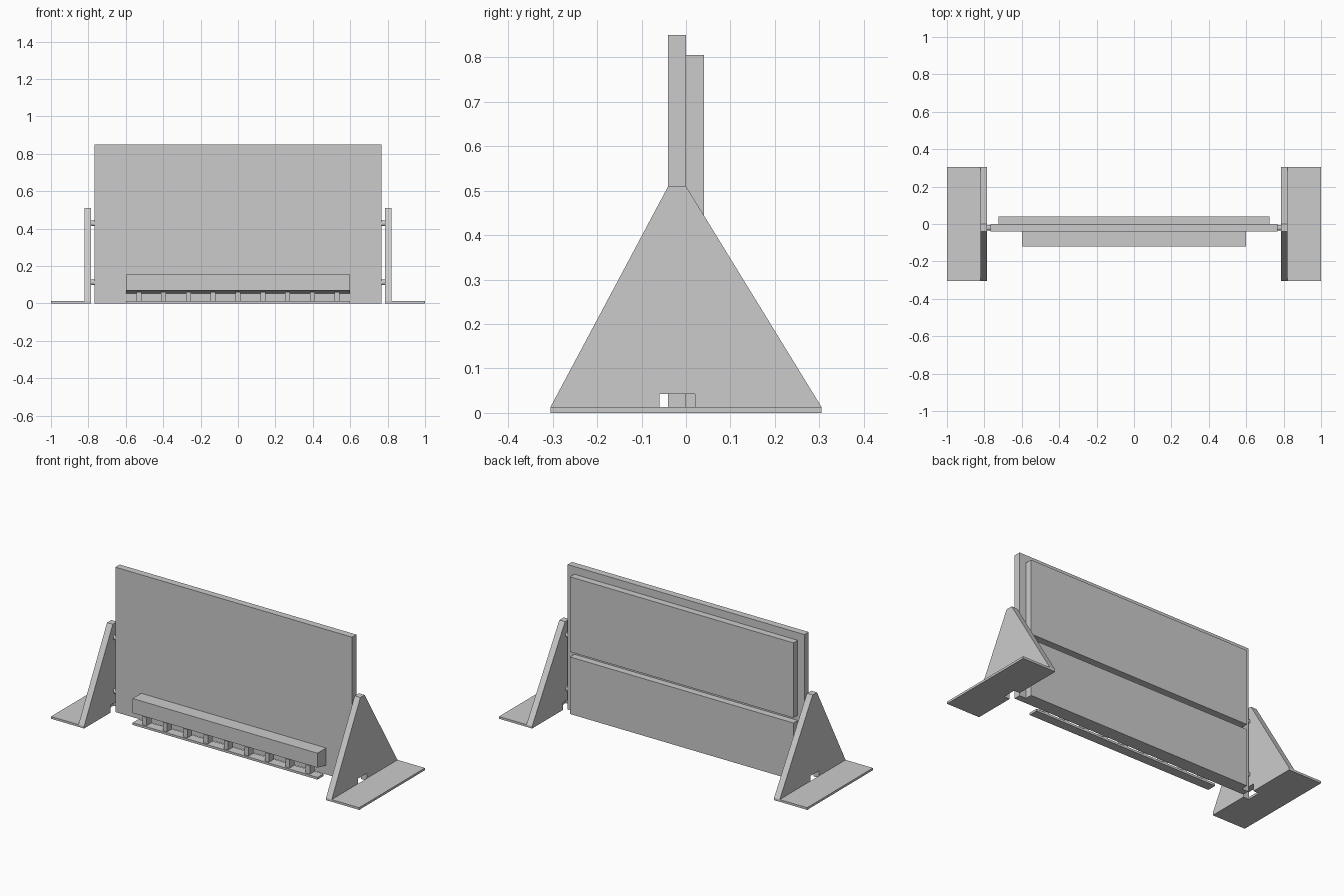
import bpy, bmesh, math

if "Cube" in bpy.data.objects:
    bpy.data.objects.remove(bpy.data.objects["Cube"])

grey = bpy.data.materials.new("light_grey")
grey.diffuse_color = (0.6, 0.6, 0.6, 1)
grey.use_nodes = True
grey.node_tree.nodes["Principled BSDF"].inputs["Base Color"].default_value = grey.diffuse_color


def finish(name, bm):
    bmesh.ops.recalc_face_normals(bm, faces=bm.faces)
    mesh = bpy.data.meshes.new(name)
    bm.to_mesh(mesh)
    bm.free()
    mesh.materials.append(grey)
    obj = bpy.data.objects.new(name, mesh)
    bpy.context.collection.objects.link(obj)
    return obj


def extrude_x(name, profile, x0, x1):
    """Extrude a (y, z) outline along x."""
    bm = bmesh.new()
    face = bm.faces.new([bm.verts.new((x0, y, z)) for y, z in profile])
    new = bmesh.ops.extrude_face_region(bm, geom=[face])["geom"]
    verts = [v for v in new if isinstance(v, bmesh.types.BMVert)]
    bmesh.ops.translate(bm, verts=verts, vec=(x1 - x0, 0, 0))
    return finish(name, bm)


def box(name, x0, x1, y0, y1, z0, z1):
    return extrude_x(name, [(y0, z0), (y1, z0), (y1, z1), (y0, z1)], x0, x1)


# Main board with two backing boards separated by a groove
box("main_board", -0.768, 0.768, -0.04, 0, 0, 0.85)
box("upper_back_board", -0.725, 0.725, 0, 0.04, 0.365, 0.805)
box("lower_back_board", -0.725, 0.725, 0, 0.04, 0, 0.335)

# Front rail with sloping underside, base strip and spacers
extrude_x("front_rail", [(-0.12, 0.07), (-0.04, 0.053), (-0.04, 0.155),
                         (-0.12, 0.155)], -0.6, 0.6)
box("base_strip", -0.6, 0.6, -0.12, -0.065, 0, 0.013)
for i in range(-4, 5):
    x = i * 0.1325
    box("spacer", x - 0.0135, x + 0.0135, -0.11, -0.065, 0.01, 0.062)

# Triangular supports, foot plates and pins on both sides
support = [(-0.305, 0), (-0.06, 0), (-0.06, 0.043), (0.02, 0.043), (0.02, 0),
           (0.305, 0), (0.305, 0.013), (0, 0.51), (-0.04, 0.51), (-0.305, 0.013)]
for s in (-1, 1):
    extrude_x("triangular_support", support, s * 0.785, s * 0.822)
    a, b = sorted((s * 0.822, s * 1.0))
    box("foot_plate", a, b, -0.305, 0.305, 0, 0.013)
    for z in (0.428, 0.113):
        ring = [(-0.02 + 0.015 * math.cos(k * math.pi / 8),
                 z + 0.015 * math.sin(k * math.pi / 8)) for k in range(16)]
        extrude_x("pin", ring, s * 0.76, s * 0.79)
